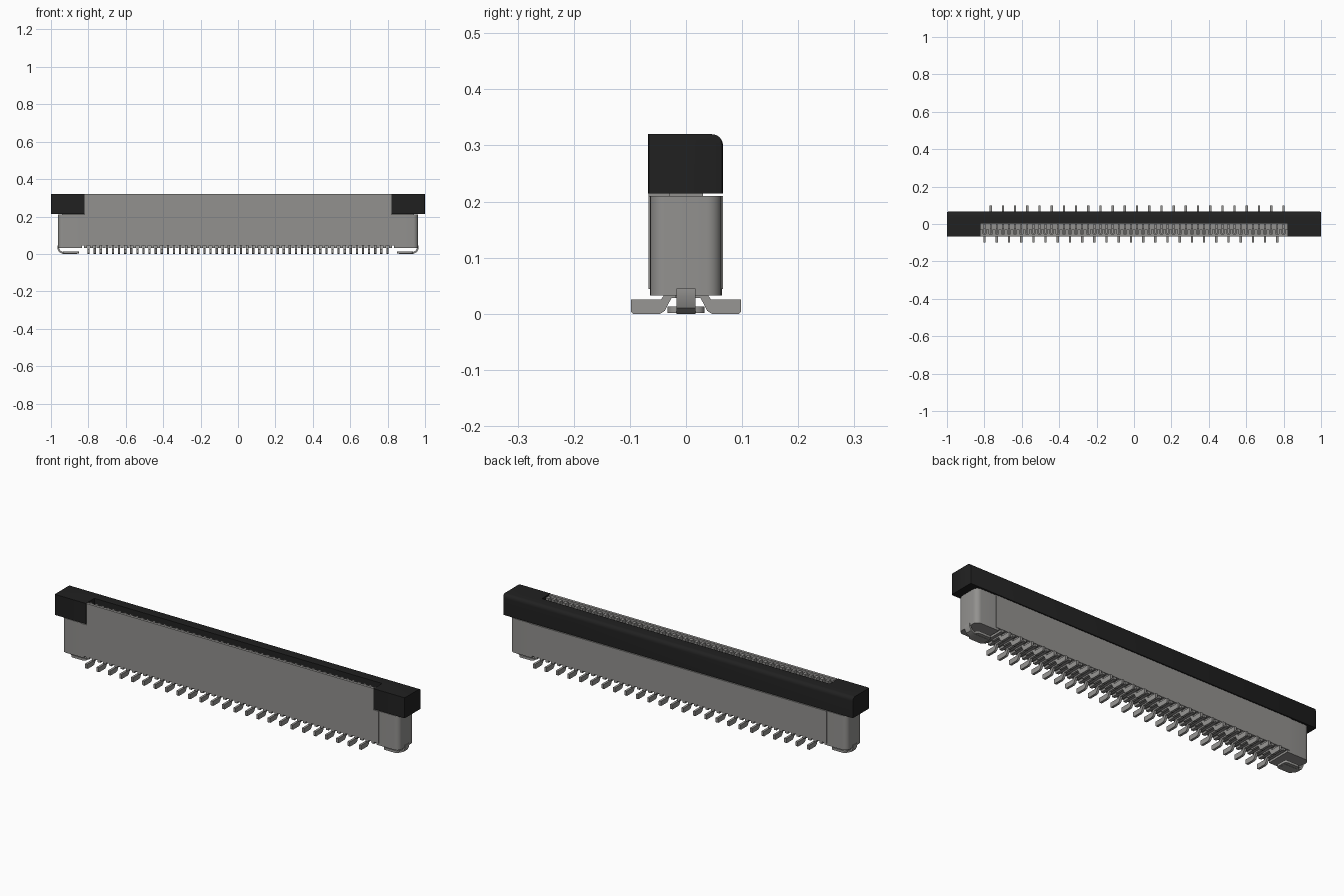
import bpy, bmesh
from mathutils import Vector

if "Cube" in bpy.data.objects:
    bpy.data.objects.remove(bpy.data.objects["Cube"], do_unlink=True)


def material(name, r, g, b):
    m = bpy.data.materials.new(name)
    m.use_nodes = True
    m.diffuse_color = (r, g, b, 1)
    m.node_tree.nodes["Principled BSDF"].inputs["Base Color"].default_value = (r, g, b, 1)
    return m


GREY = material("housing grey", 0.29, 0.285, 0.275)
BLACK = material("cover black", 0.015, 0.015, 0.015)
METAL = material("contact metal", 0.31, 0.305, 0.295)


def finish(name, bm, mat, smooth=False):
    bmesh.ops.recalc_face_normals(bm, faces=bm.faces)
    mesh = bpy.data.meshes.new(name)
    bm.to_mesh(mesh)
    bm.free()
    mesh.materials.append(mat)
    ob = bpy.data.objects.new(name, mesh)
    bpy.context.collection.objects.link(ob)
    if smooth:
        bpy.ops.object.select_all(action='DESELECT')
        ob.select_set(True)
        bpy.context.view_layer.objects.active = ob
        bpy.ops.object.shade_smooth_by_angle(angle=0.6)
    return ob


def add_box(bm, lo, hi):
    lo, hi = Vector(lo), Vector(hi)
    verts = bmesh.ops.create_cube(bm, size=1)["verts"]
    for v in verts:
        v.co = (lo + hi) / 2 + v.co * (hi - lo)


def add_prism(bm, points, offset):
    """Extrude a closed outline of 3D points along an offset."""
    face = bm.faces.new([bm.verts.new(p) for p in points])
    new = bmesh.ops.extrude_face_region(bm, geom=[face])["geom"]
    bmesh.ops.translate(bm, verts=[g for g in new if isinstance(g, bmesh.types.BMVert)], vec=offset)


def round_edges(bm, rule, radius, segments=5):
    edges = [e for e in bm.edges if rule((e.verts[0].co + e.verts[1].co) / 2,
                                         (e.verts[1].co - e.verts[0].co).normalized())]
    bmesh.ops.bevel(bm, geom=edges, offset=radius, segments=segments, profile=0.5, affect='EDGES')


COUNT = 50
PITCH = 0.0326
SLOTS = [(i - (COUNT - 1) / 2) * PITCH for i in range(COUNT)]

# Housing: main block, tall front wall and floor of the cable slot
bm = bmesh.new()
add_box(bm, (-0.85, -0.067, 0.044), (0.85, 0.066, 0.21))
add_box(bm, (-0.82, -0.067, 0.2), (0.82, -0.053, 0.32))
add_box(bm, (-0.82, -0.06, 0.2), (0.82, 0.01, 0.235))
finish("housing", bm, GREY)

# Housing ribs between the contacts, at the slot and along the underside
bm = bmesh.new()
for x in SLOTS + [SLOTS[-1] + PITCH]:
    c = x - PITCH / 2
    add_box(bm, (c - 0.008, -0.055, 0.22), (c + 0.008, -0.03, 0.312))
    add_box(bm, (c - 0.008, -0.064, 0.033), (c + 0.008, 0.064, 0.05))
finish("housing_ribs", bm, GREY)

for side, s in (("left", 1), ("right", -1)):
    # Rounded housing ends with a neck under the cover
    bm = bmesh.new()
    add_box(bm, (0.835, -0.064, 0.033), (0.963, 0.063, 0.21))
    round_edges(bm, lambda m, d: abs(d.z) > 0.9 and m.x > 0.9, 0.026, 6)
    add_box(bm, (0.82, -0.03, 0.2), (0.94, 0.03, 0.23))
    bmesh.ops.scale(bm, verts=bm.verts, vec=(s, 1, 1))
    finish(side + "_housing_end", bm, GREY, True)

    # Solder tab: bent strip and widened foot
    bm = bmesh.new()
    strip = [(0.966, 0.07), (0.966, 0.03), (0.957, 0.01), (0.935, 0), (0.86, 0),
             (0.86, 0.009), (0.932, 0.009), (0.95, 0.017), (0.957, 0.033), (0.957, 0.07)]
    add_prism(bm, [(x, -0.017, min(z, 0.045)) for x, z in strip], (0, 0.034, 0))
    foot = bmesh.new()
    add_box(foot, (0.85, -0.033, 0.001), (0.935, 0.033, 0.013))
    round_edges(foot, lambda m, d: abs(d.z) > 0.9, 0.014, 3)
    part = bpy.data.meshes.new("foot")
    foot.to_mesh(part)
    foot.free()
    bm.from_mesh(part)
    bpy.data.meshes.remove(part)
    bmesh.ops.scale(bm, verts=bm.verts, vec=(s, 1, 1))
    finish(side + "_solder_tab", bm, METAL, True)

# Cover: U-shaped bar with a rounded top back edge
bm = bmesh.new()
outline = [(-1, -0.068), (-0.822, -0.068), (-0.822, 0.002), (0.822, 0.002),
           (0.822, -0.068), (1, -0.068), (1, 0.066), (-1, 0.066)]
add_prism(bm, [(x, y, 0.214) for x, y in outline], (0, 0, 0.106))
round_edges(bm, lambda m, d: abs(d.x) > 0.9 and m.y > 0.06 and m.z > 0.3, 0.02, 6)
round_edges(bm, lambda m, d: abs(d.z) > 0.9 and abs(m.x) > 0.99, 0.006, 2)
finish("cover", bm, BLACK, True)

# Solder pins, alternating front and back
bm = bmesh.new()
pin = [(0.098, 0.025), (0.098, 0.004), (0.094, 0), (0.046, 0), (0.038, 0.005),
       (0.026, 0.028), (-0.02, 0.028), (-0.02, 0.046), (0.03, 0.046), (0.045, 0.025)]
for i, x in enumerate(SLOTS):
    s = -1 if i % 2 == 0 else 1
    add_prism(bm, [(x - 0.006, s * y, z) for y, z in pin], (0.012, 0, 0))
finish("solder_pins", bm, METAL)

# Contact blades inside the cable slot
bm = bmesh.new()
for x in SLOTS:
    add_box(bm, (x - 0.005, -0.05, 0.23), (x + 0.005, -0.022, 0.295))
    add_box(bm, (x - 0.005, -0.03, 0.23), (x + 0.005, 0.0, 0.25))
finish("contact_blades", bm, METAL)
